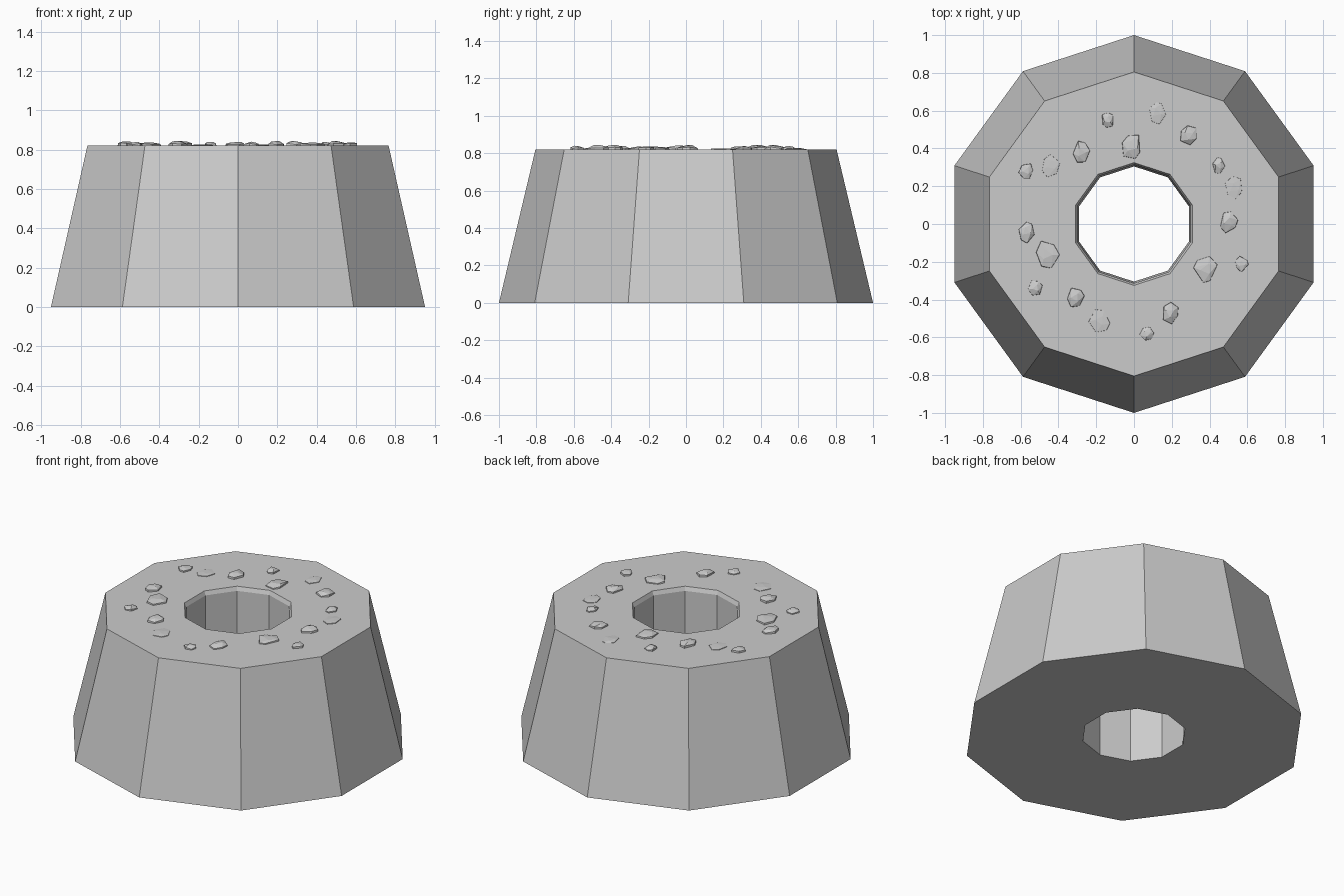
import bpy, bmesh, random
from math import sin, cos, pi, tau

random.seed(4)
if "Cube" in bpy.data.objects:
    bpy.data.objects.remove(bpy.data.objects["Cube"])

stone_grey = bpy.data.materials.new("stone grey")
stone_grey.use_nodes = True
colour = (0.6, 0.6, 0.6, 1)
stone_grey.diffuse_color = colour
stone_grey.node_tree.nodes["Principled BSDF"].inputs["Base Color"].default_value = colour

SIDES = 10
HEIGHT = 0.82


def finish(bm, name):
    bmesh.ops.recalc_face_normals(bm, faces=bm.faces)
    mesh = bpy.data.meshes.new(name)
    bm.to_mesh(mesh)
    bm.free()
    mesh.materials.append(stone_grey)
    obj = bpy.data.objects.new(name, mesh)
    bpy.context.collection.objects.link(obj)
    return obj


def ring_body(name, profile):
    """Closed profile of (radius, z) swept round a ten-sided ring."""
    bm = bmesh.new()
    loops = []
    for r, z in profile:
        angles = [pi / 2 + tau * k / SIDES for k in range(SIDES)]
        loops.append([bm.verts.new((r * cos(a), r * sin(a), z)) for a in angles])
    for i, lower in enumerate(loops):
        upper = loops[(i + 1) % len(loops)]
        for k in range(SIDES):
            n = (k + 1) % SIDES
            bm.faces.new((lower[k], lower[n], upper[n], upper[k]))
    return finish(bm, name)


def chip(name, x, y, radius, rise):
    """Irregular faceted stone, set into the top face."""
    bm = bmesh.new()
    turn = random.uniform(0, tau)
    stretch = random.uniform(0.75, 0.9)
    for k in range(6):
        a = turn + tau * k / 6 + random.uniform(-0.25, 0.25)
        r = radius * random.uniform(0.85, 1.1)
        px, py = r * cos(a) * stretch, r * sin(a)
        bm.verts.new((x + px, y + py, HEIGHT - 0.01))
        bm.verts.new((x + px * 0.95, y + py * 0.95, HEIGHT + rise * random.uniform(0.2, 0.6)))
    for k in range(3):
        a = turn + tau * k / 3
        r = radius * 0.4
        bm.verts.new((x + r * cos(a), y + r * sin(a), HEIGHT + rise * random.uniform(0.75, 1)))
    bmesh.ops.convex_hull(bm, input=bm.verts)
    loose = [v for v in bm.verts if not v.link_faces]
    bmesh.ops.delete(bm, geom=loose, context='VERTS')
    return finish(bm, name)


# Tapered ring with a slightly chamfered central hole
ring_body("ring_body", [(1, 0), (0.805, HEIGHT), (0.325, HEIGHT), (0.314, 0.795), (0.305, 0)])

# Stones on the top face, grouped by size
groups = {
    "small_stone": (0.046, 0.02, [(-0.14, 0.55), (-0.57, 0.28), (0.45, 0.31), (0.57, -0.21),
                                  (0.07, -0.58), (-0.52, -0.34)]),
    "medium_stone": (0.06, 0.024, [(-0.28, 0.38), (0.29, 0.47), (0.5, 0.01), (0.19, -0.47),
                                   (-0.31, -0.39), (-0.57, -0.04)]),
    "large_stone": (0.075, 0.018, [(-0.01, 0.41), (-0.46, -0.16), (0.38, -0.24)]),
    "flat_flake": (0.065, 0.007, [(0.12, 0.59), (-0.44, 0.31), (-0.18, -0.51), (0.53, 0.19)]),
}
for kind, (radius, rise, spots) in groups.items():
    for number, (x, y) in enumerate(spots, 1):
        chip(f"{kind}_{number}", x, y, radius, rise)
